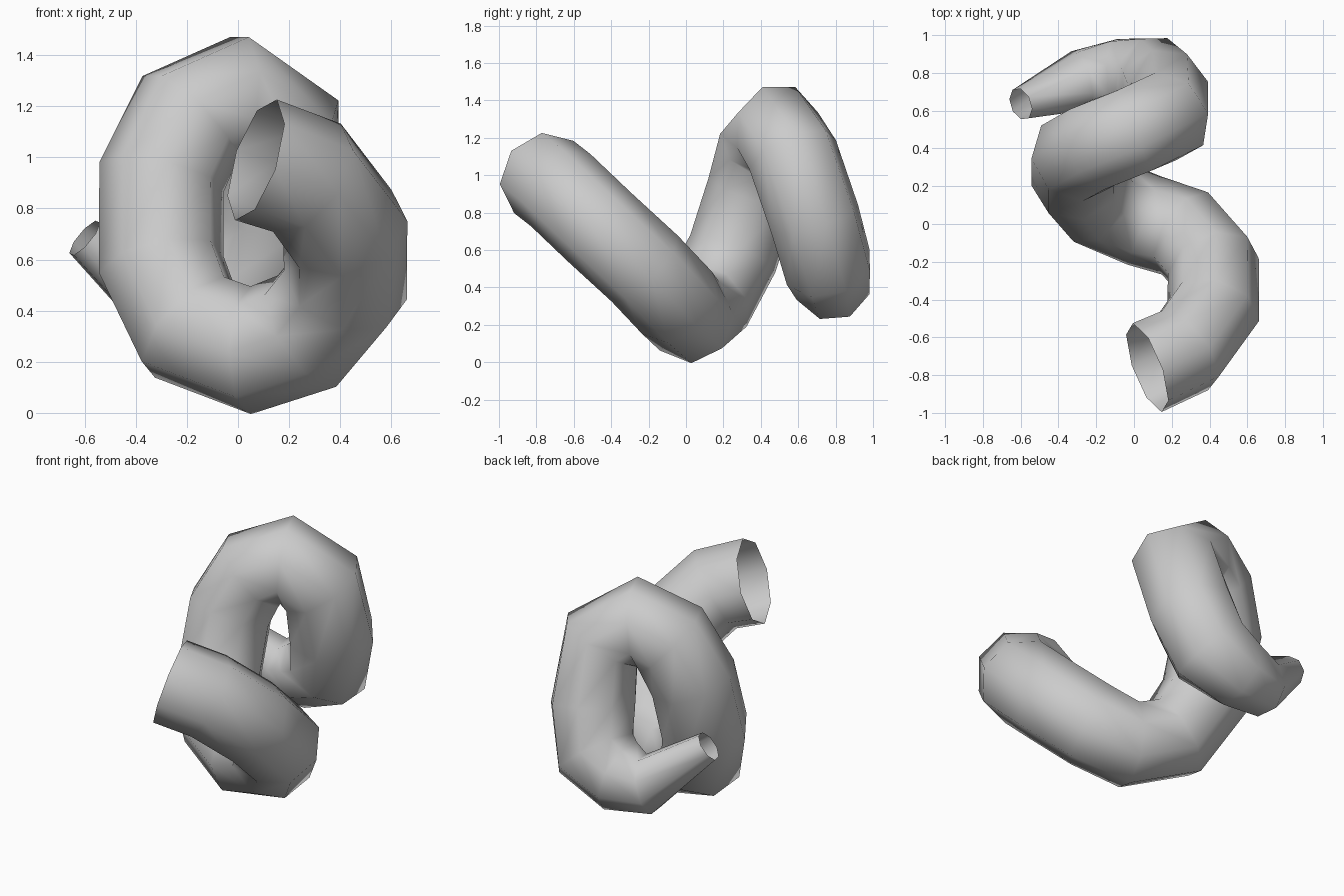
import bpy, bmesh, math
from mathutils import Vector

if "Cube" in bpy.data.objects:
    bpy.data.objects.remove(bpy.data.objects["Cube"])

SIDES = 8
ROLL = math.radians(9)
# centre line of the coil: x, y, z, radius
PATH = [
    (0.07, -0.76, 0.99, .25), (0.27, -0.67, 0.92, .25), (0.42, -0.46, 0.72, .25),
    (0.42, -0.22, 0.50, .25), (0.27, -0.05, 0.32, .25), (0.05, 0.02, 0.245, .25),
    (-0.19, 0.12, 0.335, .25), (-0.30, 0.25, 0.58, .25), (-0.30, 0.36, 0.92, .25),
    (-0.19, 0.42, 1.15, .25), (-0.01, 0.49, 1.24, .25), (0.17, 0.57, 1.11, .25),
    (0.15, 0.69, 0.76, .25), (0.08, 0.76, 0.51, .245), (-0.10, 0.78, 0.425, .21),
    (-0.28, 0.76, 0.415, .17), (-0.60, 0.635, 0.685, .088),
]
pts = [Vector(p[:3]) for p in PATH]
n = len(pts)


def tangent(i):
    if i == 0:
        return Vector((1, .375, -.33)).normalized()
    if i == n - 1:
        return (pts[-1] - pts[-2]).normalized()
    return ((pts[i] - pts[i-1]).normalized() + (pts[i+1] - pts[i]).normalized()).normalized()


# sweep an octagon along the path without twisting, ends left open
bm = bmesh.new()
rings = []
t_prev = tangent(0)
up = Vector((0, 0, 1))
up = (up - t_prev * up.dot(t_prev)).normalized()
for i in range(n):
    t = tangent(i)
    up = t_prev.rotation_difference(t) @ up
    up = (up - t * up.dot(t)).normalized()
    side = t.cross(up)
    r = PATH[i][3]
    rings.append([bm.verts.new(pts[i] + r * (up * math.cos(a) + side * math.sin(a)))
                  for a in (ROLL + math.tau * k / SIDES for k in range(SIDES))])
    t_prev = t
for a, b in zip(rings, rings[1:]):
    for k in range(SIDES):
        m = (k + 1) % SIDES
        f = bm.faces.new((a[k], a[m], b[m], b[k]))
        f.smooth = True
bmesh.ops.recalc_face_normals(bm, faces=bm.faces)

mesh = bpy.data.meshes.new("coiled_tube")
bm.to_mesh(mesh)
bm.free()
tube = bpy.data.objects.new("coiled_tube", mesh)
bpy.context.collection.objects.link(tube)
